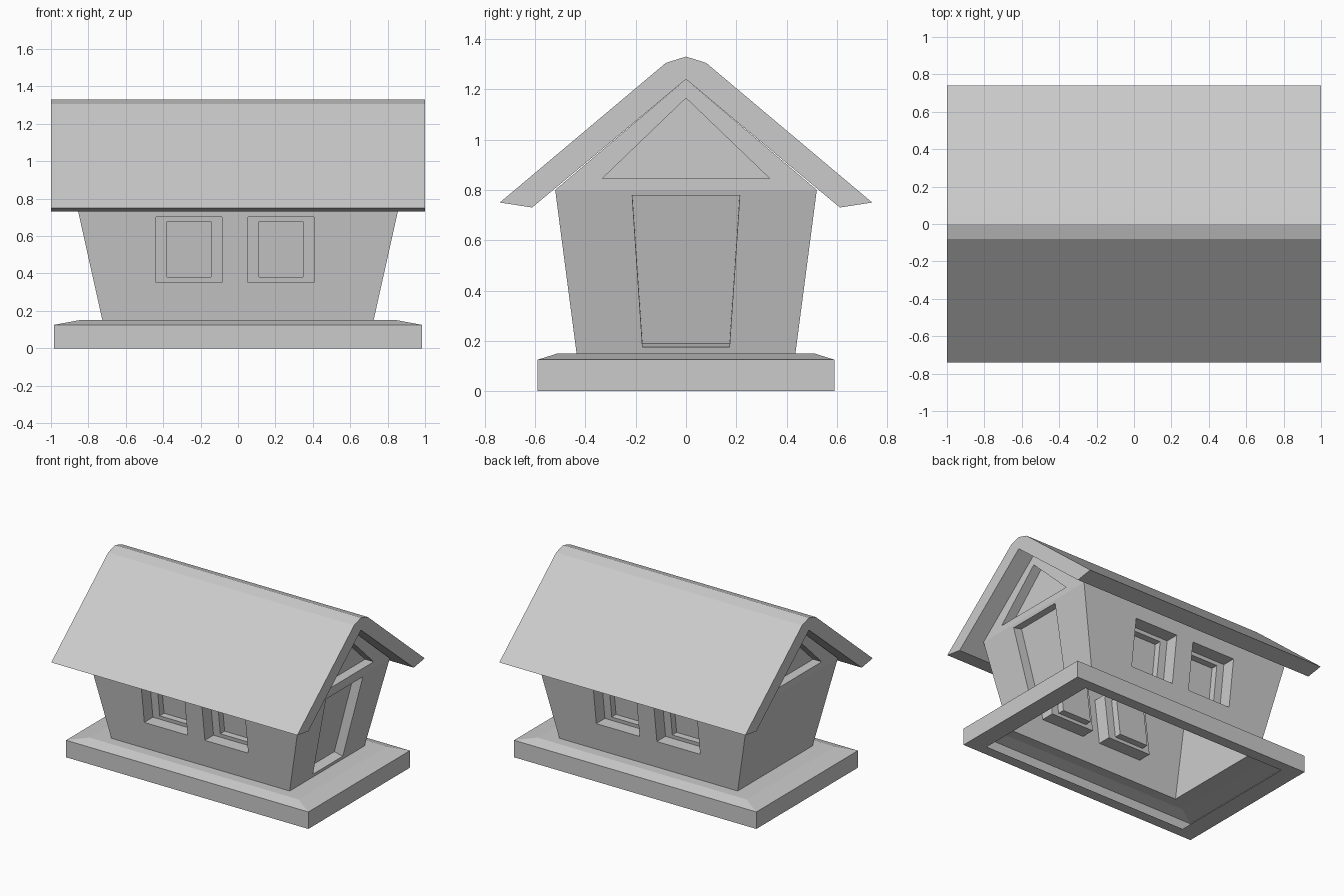
import bpy, bmesh

if "Cube" in bpy.data.objects:
    bpy.data.objects.remove(bpy.data.objects["Cube"])


def finish(name, bm):
    bmesh.ops.remove_doubles(bm, verts=bm.verts, dist=0.0005)
    bmesh.ops.recalc_face_normals(bm, faces=bm.faces)
    me = bpy.data.meshes.new(name)
    bm.to_mesh(me)
    bm.free()
    ob = bpy.data.objects.new(name, me)
    bpy.context.collection.objects.link(ob)
    return ob


def loft(bm, rings, cap=False):
    """Join successive closed loops with quads; optionally cap the last."""
    vs = [[bm.verts.new(p) for p in r] for r in rings]
    for a, b in zip(vs, vs[1:]):
        n = len(a)
        for i in range(n):
            bm.faces.new((a[i], a[(i + 1) % n], b[(i + 1) % n], b[i]))
    if cap:
        bm.faces.new(vs[-1])


def wall(bm, outline, recesses):
    """Flat wall with stepped recesses; each recess is a list of loops."""
    edges = []
    for loop in [outline] + [r[0] for r in recesses]:
        v = [bm.verts.new(p) for p in loop]
        edges += [bm.edges.new((v[i - 1], v[i])) for i in range(len(v))]
    bmesh.ops.triangle_fill(bm, edges=edges, use_beauty=True)
    for r in recesses:
        loft(bm, r, cap=True)


def rect(x, y, z):
    return [(-x, -y, z), (x, -y, z), (x, y, z), (-x, y, z)]


# base plinth: hollow, with a rim underneath and a sloped top edge
bm = bmesh.new()
loft(bm, [rect(.85, .51, 0), rect(.985, .59, 0), rect(.985, .59, .125),
          rect(.85, .51, .15), rect(.725, .435, .15)])
finish("base", bm)

# house body: walls lean outward from floor to eaves
Z0, Z1 = .15, .8


def lean(z, a, b):
    return a + (b - a) * (z - Z0) / (Z1 - Z0)


bm = bmesh.new()
for s in (-1, 1):
    # long walls with two framed windows each
    def win(x0, x1, z0, z1, d):
        return [(x, s * (lean(z, .435, .52) - d), z)
                for x, z in ((x0, z0), (x1, z0), (x1, z1), (x0, z1))]

    windows = []
    for cx in (-.2625, .23):
        windows.append([win(cx - .176, cx + .176, .353, .703, 0),
                        win(cx - .176, cx + .176, .353, .703, .1),
                        win(cx - .118, cx + .118, .38, .677, .1),
                        win(cx - .118, cx + .118, .38, .677, .15)])
    wall(bm, [(-.725, s * .435, Z0), (.725, s * .435, Z0),
              (.87, s * .52, Z1), (-.87, s * .52, Z1)], windows)

    # end walls, doorway on the right end only
    door = [(y, z) for y, z in ((-.173, .175), (.173, .175), (.214, .778), (-.214, .778))]
    d = .07
    doors = [[[(lean(z, .725, .87), y, z) for y, z in door],
              [(lean(z, .725, .87) - d * .976, y, z + d * .218) for y, z in door]]]
    wall(bm, [(s * .725, -.435, Z0), (s * .725, .435, Z0),
              (s * .87, .52, Z1), (s * .87, -.52, Z1)], doors if s > 0 else [])

    # gables with a triangular recess
    tri = ((-.333, .845), (.333, .845), (0, 1.165))
    wall(bm, [(s * .87, -.52, Z1), (s * .87, .52, Z1), (s * .87, 0, 1.24)],
         [[[(s * x, y, z) for y, z in tri] for x in (.87, .80)]])
finish("house_walls", bm)

# roof: gabled slab profile extruded along x
half = [(.08, 1.305), (.74, .75), (.612, .73)]
profile = ([(0, 1.33)] + half + [(0, 1.24)] + [(-y, z) for y, z in reversed(half)])
bm = bmesh.new()
n = len(profile)
ends = [[bm.verts.new((x, y, z)) for y, z in profile] for x in (-1, 1)]
for i in range(n):
    j = (i + 1) % n
    bm.faces.new((ends[0][i], ends[0][j], ends[1][j], ends[1][i]))
for e in ends:
    bm.faces.new(e[:5])
    bm.faces.new(e[4:] + e[:1])
finish("roof", bm)
